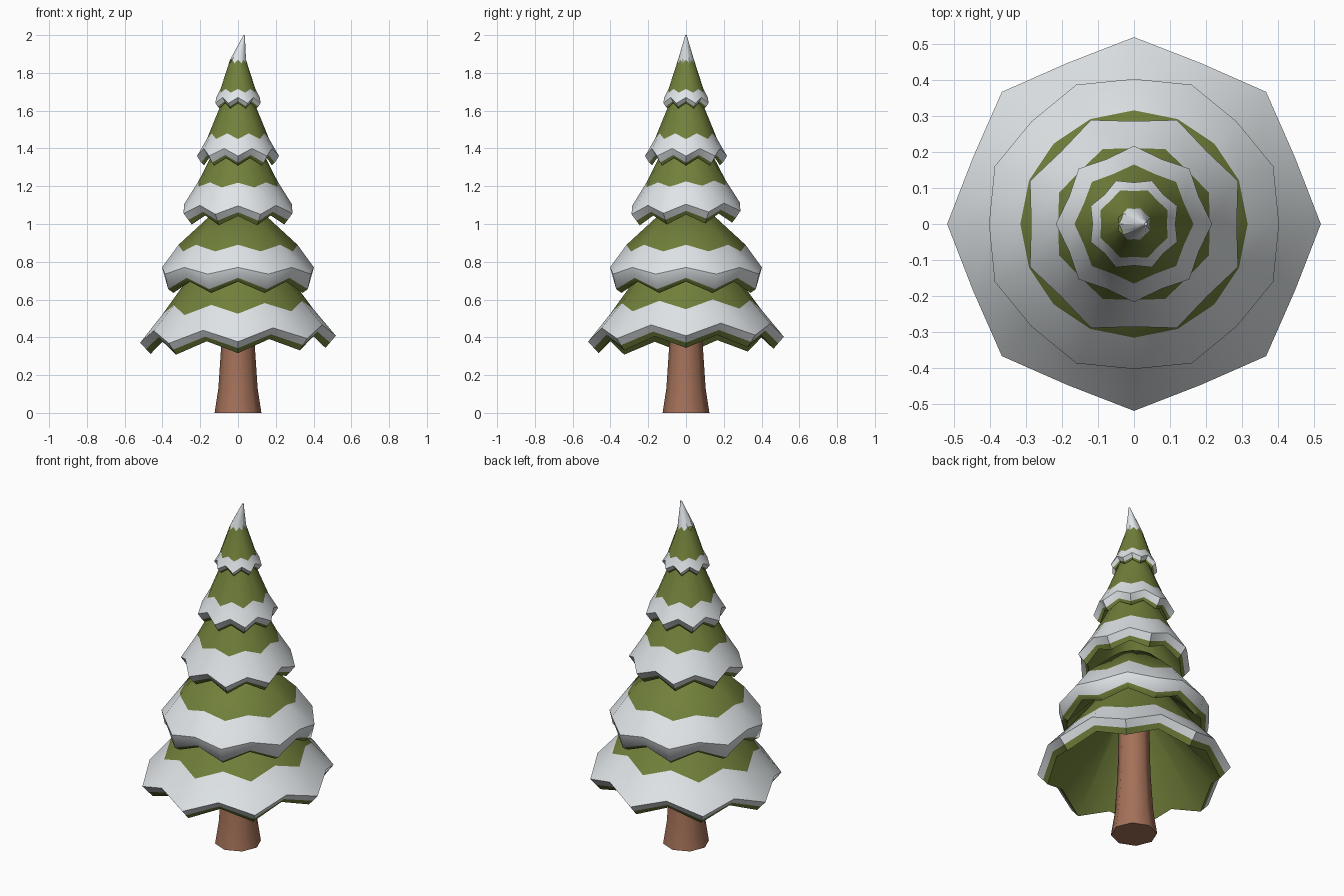
import bpy, bmesh, math

if "Cube" in bpy.data.objects:
    bpy.data.objects.remove(bpy.data.objects["Cube"])


def material(name, rgb):
    m = bpy.data.materials.new(name)
    m.diffuse_color = (*rgb, 1)
    m.use_nodes = True
    m.node_tree.nodes["Principled BSDF"].inputs["Base Color"].default_value = m.diffuse_color
    return m


GREEN = material("pine_green", (0.165, 0.215, 0.043))
SNOW = material("snow_white", (0.76, 0.80, 0.82))
BARK = material("bark_brown", (0.37, 0.165, 0.10))


def loft(name, rings, band_mats, mats, smooth=35):
    """Join rings of points with quads, one material per band, and cap both ends."""
    bm = bmesh.new()
    loops = [[bm.verts.new(p) for p in ring] for ring in rings]
    n = len(loops[0])
    for a, b, mat in zip(loops, loops[1:], band_mats):
        for i in range(n):
            j = (i + 1) % n
            bm.faces.new((a[i], b[i], b[j], a[j])).material_index = mat
    bm.faces.new(loops[0]).material_index = band_mats[0]
    bm.faces.new(loops[-1]).material_index = band_mats[-1]
    bmesh.ops.recalc_face_normals(bm, faces=bm.faces)
    me = bpy.data.meshes.new(name)
    bm.to_mesh(me)
    bm.free()
    for m in mats:
        me.materials.append(m)
    ob = bpy.data.objects.new(name, me)
    bpy.context.collection.objects.link(ob)
    bpy.ops.object.select_all(action='DESELECT')
    ob.select_set(True)
    bpy.context.view_layer.objects.active = ob
    bpy.ops.object.shade_smooth_by_angle(angle=math.radians(smooth))
    return ob


def star_ring(tip, valley, phase, tilt=(0, 0), shift=0):
    """16 points alternating between a low tip and a higher valley."""
    pts = []
    for i in range(16):
        r, z = valley if i % 2 else tip
        a = math.radians(22.5 * (i + phase))
        x, y = r * math.cos(a), r * math.sin(a)
        pts.append((x + shift, y, z + tilt[0] * x + tilt[1] * y))
    return pts


# Branch tiers: (phase, tilt, tip profile, valley profile, smoothing angle)
# profile order: top, snow line, rim top, snow rim, green rim, inner top
TIERS = [
    (0, (0.035, 0.025),
     [(.17, .85), (.40, .535), (.518, .39), (.487, .355), (.463, .328), (.08, .78)],
     [(.17, .85), (.368, .585), (.483, .455), (.455, .42), (.432, .395), (.08, .80)], 35),
    (1, (0, 0),
     [(.13, 1.06), (.315, .855), (.418, .735), (.40, .655), (.37, .635), (.12, .90)],
     [(.13, 1.06), (.315, .89), (.402, .77), (.385, .715), (.36, .695), (.12, .90)], 50),
    (1, (0, 0.03),
     [(.11, 1.42), (.225, 1.20), (.312, 1.06), (.285, 1.025), (.265, 1.0), (.10, 1.28)],
     [(.11, 1.42), (.21, 1.225), (.285, 1.105), (.26, 1.07), (.245, 1.05), (.10, 1.28)], 35),
    (0, (0, 0),
     [(.075, 1.67), (.165, 1.45), (.217, 1.36), (.195, 1.325), (.18, 1.31), (.06, 1.55)],
     [(.075, 1.67), (.15, 1.48), (.195, 1.40), (.175, 1.365), (.165, 1.35), (.06, 1.55)], 35),
    (1, (0, 0),
     [(.047, 1.85), (.10, 1.695), (.13, 1.64), (.116, 1.622), (.106, 1.612), (.03, 1.76)],
     [(.042, 1.87), (.092, 1.715), (.115, 1.67), (.10, 1.65), (.094, 1.64), (.03, 1.76)], 35),
]
for k, (phase, tilt, tips, valleys, smooth) in enumerate(TIERS):
    rings = [star_ring(t, v, phase, tilt) for t, v in zip(tips, valleys)]
    loft(f"branch_tier_{k + 1}", rings, [0, 1, 1, 0, 0], [GREEN, SNOW], smooth)

# Snowy tip, bent sideways
cap = [star_ring((.047, 1.85), (.042, 1.87), 1),
       star_ring((.014, 1.965), (.014, 1.965), 1, shift=.024),
       star_ring((.004, 2.0), (.004, 2.0), 1, shift=.033)]
loft("snow_tip", cap, [0, 0], [SNOW])

# Flared eight-sided trunk
trunk = []
for r, z in [(.124, 0), (.104, .13), (.088, .37), (.08, .80)]:
    trunk.append([(r * math.cos(math.pi * i / 4), r * math.sin(math.pi * i / 4), z)
                  for i in range(8)])
loft("trunk", trunk, [0, 0, 0], [BARK], 50)
